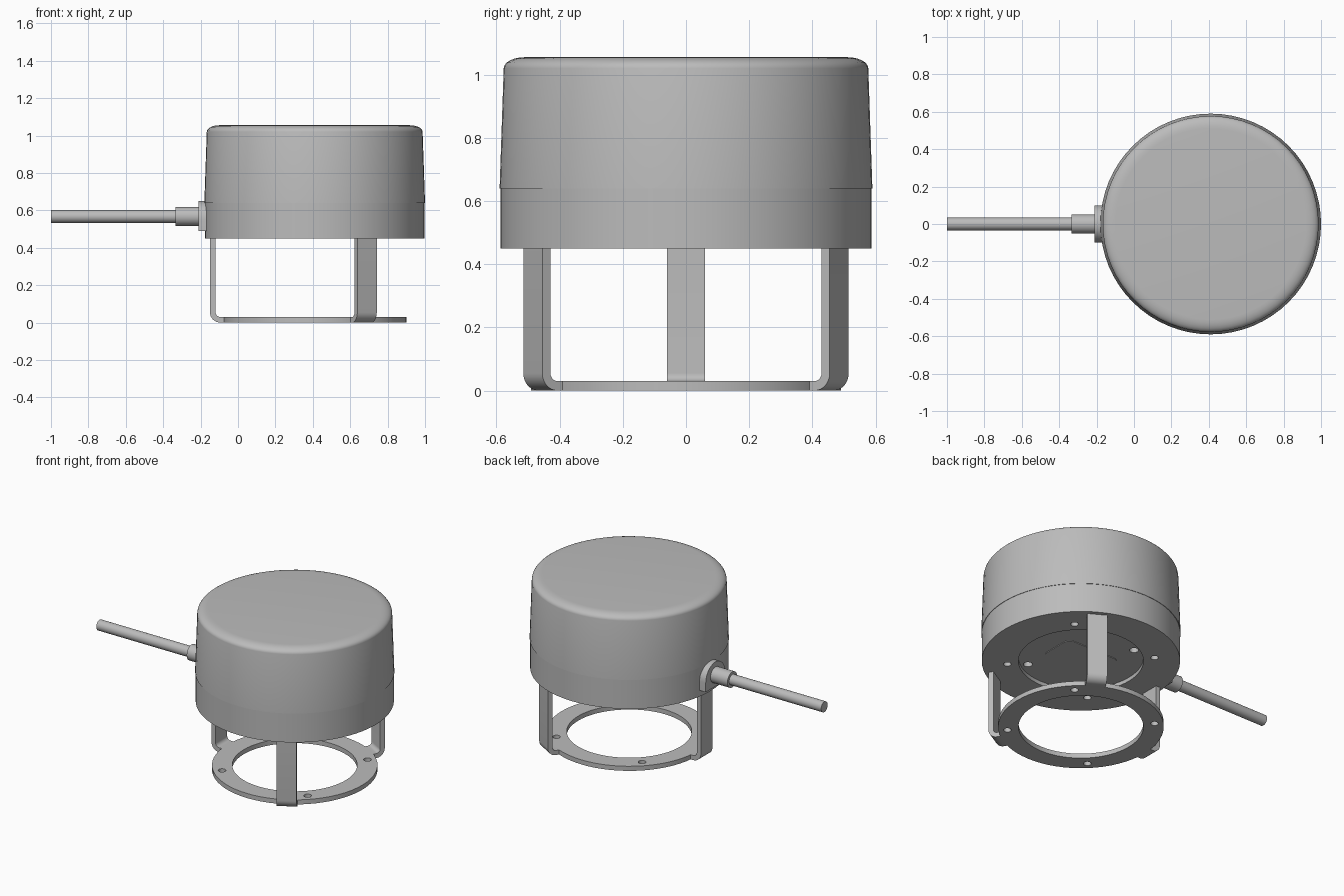
import bpy, bmesh, math
from mathutils import Matrix, Vector

if "Cube" in bpy.data.objects:
    bpy.data.objects.remove(bpy.data.objects["Cube"], do_unlink=True)

CX = 0.41          # axis of the housing
BODY_R = 0.587
THICK = 0.03       # bracket sheet thickness

grey = bpy.data.materials.new("plain_grey")
grey.use_nodes = True
colour = (0.5, 0.5, 0.5, 1)
grey.diffuse_color = colour
grey.node_tree.nodes["Principled BSDF"].inputs["Base Color"].default_value = colour


def finish(obj, angle=30):
    if not obj.data.materials:
        obj.data.materials.append(grey)
    bpy.ops.object.select_all(action="DESELECT")
    obj.select_set(True)
    bpy.context.view_layer.objects.active = obj
    bpy.ops.object.shade_smooth_by_angle(angle=math.radians(angle))
    return obj


def from_bmesh(name, bm, matrix):
    bmesh.ops.remove_doubles(bm, verts=bm.verts, dist=0.0001)
    bmesh.ops.recalc_face_normals(bm, faces=bm.faces)
    bm.transform(matrix)
    mesh = bpy.data.meshes.new(name)
    bm.to_mesh(mesh)
    bm.free()
    obj = bpy.data.objects.new(name, mesh)
    bpy.context.collection.objects.link(obj)
    return finish(obj)


def lathe(name, profile, matrix, steps=64):
    """Spin (radius, height) points around the local z axis."""
    bm = bmesh.new()
    verts = [bm.verts.new((r, 0, z)) for r, z in profile]
    edges = [bm.edges.new(pair) for pair in zip(verts, verts[1:])]
    bmesh.ops.spin(bm, geom=verts + edges, cent=(0, 0, 0), axis=(0, 0, 1),
                   angle=math.tau, steps=steps, use_duplicate=False)
    return from_bmesh(name, bm, matrix)


def prism(name, outline, depth, matrix):
    """Extrude an outline in the local xz plane, centred along y."""
    bm = bmesh.new()
    face = bm.faces.new([bm.verts.new((x, -depth / 2, z)) for x, z in outline])
    new = bmesh.ops.extrude_face_region(bm, geom=[face])["geom"]
    bmesh.ops.translate(bm, vec=(0, depth, 0),
                        verts=[v for v in new if isinstance(v, bmesh.types.BMVert)])
    return from_bmesh(name, bm, matrix)


def arc(cx, cz, r, start, end, steps):
    angles = [math.radians(start + (end - start) * i / steps) for i in range(steps + 1)]
    return [(cx + r * math.cos(a), cz + r * math.sin(a)) for a in angles]


def plate(name, radius, holes, z0, z1):
    """Flat disc with round holes given as (x, y, radius)."""
    curve = bpy.data.curves.new(name, "CURVE")
    curve.dimensions = "2D"
    curve.fill_mode = "BOTH"
    curve.extrude = (z1 - z0) / 2
    for x, y, r in [(0, 0, radius)] + holes:
        points = arc(x, y, r, 0, 360, 64 if r > 0.1 else 20)[:-1]
        spline = curve.splines.new("POLY")
        spline.points.add(len(points) - 1)
        for p, (px, py) in zip(spline.points, points):
            p.co = (px, py, 0, 1)
        spline.use_cyclic_u = True
    obj = bpy.data.objects.new(name, curve)
    bpy.context.collection.objects.link(obj)
    bpy.ops.object.select_all(action="DESELECT")
    obj.select_set(True)
    bpy.context.view_layer.objects.active = obj
    bpy.ops.object.convert(target="MESH")
    obj = bpy.context.object
    bm = bmesh.new()
    bm.from_mesh(obj.data)
    bmesh.ops.remove_doubles(bm, verts=bm.verts, dist=0.0001)
    bmesh.ops.recalc_face_normals(bm, faces=bm.faces)
    bm.to_mesh(obj.data)
    bm.free()
    obj.location = (CX, 0, (z0 + z1) / 2)
    return finish(obj)


def polar(r, degrees, hole):
    a = math.radians(degrees)
    return (r * math.cos(a), r * math.sin(a), hole)


axis = Matrix.Translation((CX, 0, 0))
bolt_holes = [polar(0.437, a, 0.023) for a in (45, 135, 225, 315)]
centre_hole = [(0, 0, 0.37)]

# Mounting ring and housing underside
plate("mounting_ring", 0.49, centre_hole + bolt_holes, 0, THICK)
plate("base_rim", BODY_R, centre_hole + bolt_holes, 0.45, 0.475)
plate("base_floor", BODY_R, [polar(0.325, a, 0.027) for a in (125, 305)], 0.475, 0.51)

# Rounded label panel in the underside recess
w, h, r = 0.195, 0.12, 0.04
corners = [(w - r, h - r, 0), (r - w, h - r, 90), (r - w, r - h, 180), (w - r, r - h, 270)]
panel = [p for x, y, a in corners for p in arc(x, y, r, a, a + 90, 5)]
prism("underside_panel", panel, 0.006,
      Matrix.Translation((CX, 0, 0.474)) @ Matrix.Rotation(math.pi / 2, 4, "X"))

# Housing: lower band and tapered cover with rounded top edge
lathe("lower_band", [(0, 0.51), (BODY_R, 0.51), (BODY_R, 0.64), (0, 0.64)], axis)
shoulder = [(0.51 + 0.067 * math.cos(a), 1.02 + 0.035 * math.sin(a))
            for a in (math.radians(15 * i) for i in range(7))]
lathe("cover", [(0, 0.64), (0.59, 0.64)] + shoulder + [(0, 1.055)], axis)

# Three bent straps joining the ring to the housing
bend = 0.055
strap = ([(0.48, 0)] + arc(0.56 - bend, bend, bend, -90, 0, 8) + [(0.56, 0.452)]
         + [(0.56 - THICK, 0.452)]
         + arc(0.56 - bend, bend, bend - THICK, 0, -90, 8) + [(0.48, THICK)])
for name, angle in (("right_strap", 180), ("back_strap", 60), ("front_strap", -60)):
    prism(name, strap, 0.12, axis @ Matrix.Rotation(math.radians(angle), 4, "Z"))

# Cable outlet: arched flange, collar and cable
arch = arc(0, 0.55, 0.1, 0, 180, 20) + [(-0.1, 0.49), (0.1, 0.49)]
prism("outlet_flange", arch, 0.065,
      Matrix.Translation((-0.18, 0, 0)) @ Matrix.Rotation(math.pi / 2, 4, "Z"))


def rod(name, radius, x0, x1):
    length = x1 - x0
    lathe(name, [(0, 0), (radius, 0), (radius, length), (0, length)],
          Matrix.Translation((x0, 0, 0.567)) @ Matrix.Rotation(math.pi / 2, 4, "Y"), 32)


rod("cable_collar", 0.051, -0.335, -0.2)
rod("cable", 0.034, -1, -0.32)
